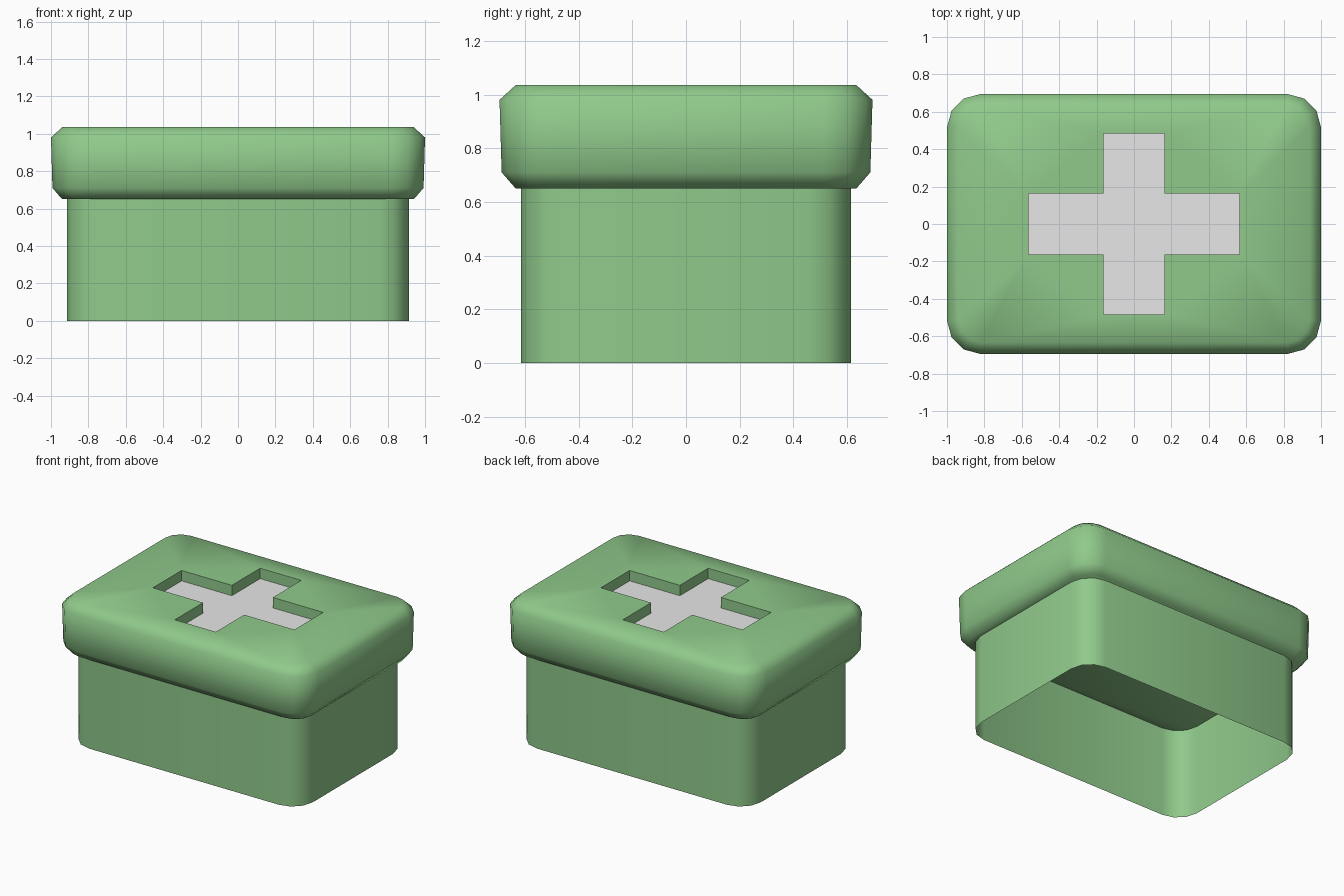
import bpy, bmesh, math

cube = bpy.data.objects.get("Cube")
if cube:
    bpy.data.objects.remove(cube, do_unlink=True)


def material(name, colour):
    mat = bpy.data.materials.new(name)
    mat.use_nodes = True
    mat.diffuse_color = (*colour, 1)
    mat.node_tree.nodes["Principled BSDF"].inputs["Base Color"].default_value = (*colour, 1)
    return mat


green = material("box_green", (0.28, 0.59, 0.26))
pale = material("cross_pale_grey", (0.8, 0.8, 0.8))


def rounded_ring(bm, hx, hy, radius, z, segments=3):
    """Counter-clockwise ring of vertices around a rounded rectangle."""
    verts = []
    for quarter, (sx, sy) in enumerate([(1, 1), (-1, 1), (-1, -1), (1, -1)]):
        for i in range(segments + 1):
            a = math.pi / 2 * (quarter + i / segments)
            verts.append(bm.verts.new((sx * (hx - radius) + radius * math.cos(a),
                                       sy * (hy - radius) + radius * math.sin(a), z)))
    return verts


def bridge(bm, low, high):
    n = len(low)
    for i in range(n):
        j = (i + 1) % n
        bm.faces.new((low[i], low[j], high[j], high[i]))


def finish(bm, name, materials):
    mesh = bpy.data.meshes.new(name)
    bm.to_mesh(mesh)
    bm.free()
    for mat in materials:
        mesh.materials.append(mat)
    obj = bpy.data.objects.new(name, mesh)
    bpy.context.collection.objects.link(obj)
    bpy.ops.object.select_all(action='DESELECT')
    obj.select_set(True)
    bpy.context.view_layer.objects.active = obj
    bpy.ops.object.shade_smooth_by_angle(angle=math.radians(60))


# Body: thin open sleeve that meets the underside of the lid
bm = bmesh.new()
bridge(bm, rounded_ring(bm, 0.915, 0.615, 0.16, 0), rounded_ring(bm, 0.915, 0.615, 0.16, 0.65))
finish(bm, "box_body", [green])

# Lid: slightly tapered sides with chamfered rims, as (inset, height) rings
bm = bmesh.new()
rings = [rounded_ring(bm, 1 - d, 0.695 - d, 0.18 - d, z)
         for d, z in [(0.06, 0.65), (0.008, 0.71), (0, 0.98), (0.06, 1.035)]]
for low, high in zip(rings, rings[1:]):
    bridge(bm, low, high)
bm.faces.new(rings[0][::-1])

# Cross recess: green walls around a pale floor
TOP, FLOOR = 1.035, 0.96
ARM_X, ARM_Y, W = 0.563, 0.485, 0.163
outline = []
for sx, sy in [(1, 1), (-1, 1), (-1, -1), (1, -1)]:
    corner = [(sx * ARM_X, sy * W), (sx * W, sy * W), (sx * W, sy * ARM_Y)]
    outline += corner if sx * sy > 0 else corner[::-1]
rim = [bm.verts.new((x, y, TOP)) for x, y in outline]
base = [bm.verts.new((x, y, FLOOR)) for x, y in outline]
bridge(bm, rim, base)
floor = bm.faces.new(base)
floor.material_index = 1

# Top of the lid around the cross
edges = [bm.edges.get((loop[i - 1], loop[i])) for loop in (rings[-1], rim) for i in range(len(loop))]
bmesh.ops.triangle_fill(bm, edges=edges, use_beauty=True, normal=(0, 0, 1))
bmesh.ops.recalc_face_normals(bm, faces=bm.faces)
finish(bm, "box_lid", [green, pale])
